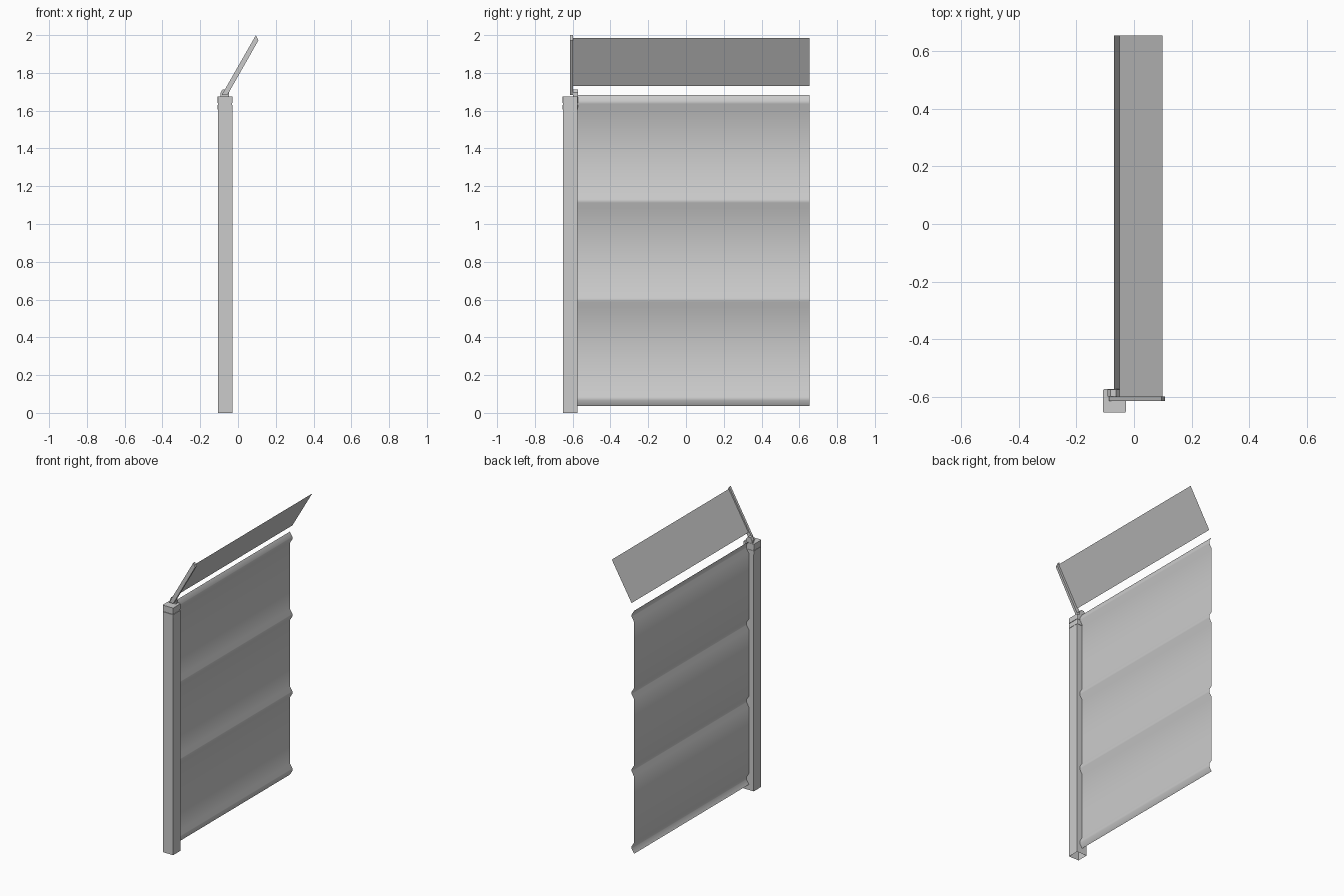
import bpy, bmesh
from mathutils import Vector

if "Cube" in bpy.data.objects:
    bpy.data.objects.remove(bpy.data.objects["Cube"])


def finish(name, bm):
    bmesh.ops.recalc_face_normals(bm, faces=bm.faces)
    me = bpy.data.meshes.new(name)
    bm.to_mesh(me)
    bm.free()
    ob = bpy.data.objects.new(name, me)
    bpy.context.collection.objects.link(ob)
    return ob


def box(name, lo, hi, open_bottom=False, bevel=0.0):
    bm = bmesh.new()
    bmesh.ops.create_cube(bm, size=1)
    for v in bm.verts:
        v.co = Vector([lo[i] + (v.co[i] + 0.5) * (hi[i] - lo[i]) for i in range(3)])
    if bevel:
        edges = [e for e in bm.edges
                 if abs(e.verts[0].co.z - e.verts[1].co.z) > 1e-4]
        bmesh.ops.bevel(bm, geom=edges, offset=bevel, segments=2,
                        profile=0.5, affect='EDGES')
    if open_bottom:
        faces = [f for f in bm.faces if all(v.co.z < lo[2] + 1e-4 for v in f.verts)]
        bmesh.ops.delete(bm, geom=faces, context='FACES_ONLY')
    return finish(name, bm)


def prism(name, profile, y0, y1):
    """Closed (x, z) profile extruded along y."""
    bm = bmesh.new()
    f = bm.faces.new([bm.verts.new((x, y0, z)) for x, z in profile])
    new = bmesh.ops.extrude_face_region(bm, geom=[f])['geom']
    for v in new:
        if isinstance(v, bmesh.types.BMVert):
            v.co.y = y1
    return finish(name, bm)


def sheet(name, profile, y0, y1, smooth=False):
    """Open (x, z) profile swept along y as a thin sheet."""
    bm = bmesh.new()
    rows = [[bm.verts.new((x, y, z)) for y in (y0, y1)] for x, z in profile]
    for a, b in zip(rows, rows[1:]):
        bm.faces.new((a[0], a[1], b[1], b[0])).smooth = smooth
    return finish(name, bm)


# hollow square post
box("post", (-0.105, -0.651, 0), (-0.03, -0.575, 1.61), open_bottom=True)

# post cap: lower skirt, narrow joint, upper block
box("cap_skirt", (-0.108, -0.654, 1.605), (-0.028, -0.572, 1.63), bevel=0.006)
box("cap_joint", (-0.105, -0.650, 1.628), (-0.031, -0.574, 1.642))
box("cap_top", (-0.108, -0.654, 1.64), (-0.028, -0.572, 1.675), bevel=0.006)

# arm bracket on the cap
prism("arm_bracket", [(-0.092, 1.674), (-0.048, 1.674), (-0.048, 1.695),
                      (-0.062, 1.713), (-0.082, 1.713), (-0.092, 1.695)],
      -0.597, -0.573)

# sloping arm
prism("arm", [(-0.086, 1.683), (-0.056, 1.683), (0.108, 1.972), (0.095, 2.0)],
      -0.614, -0.597)

# main panel with four horizontal stiffening ribs
base, rib = -0.069, -0.051
profile = []
for i in range(4):
    c = 0.075 + i * 0.5233
    profile += [(base, c - 0.038), (rib, c - 0.009), (rib, c + 0.009), (base, c + 0.038)]
sheet("main_panel", profile, -0.576, 0.654, smooth=True)

# sloping top panel
sheet("top_panel", [(-0.05, 1.73), (0.098, 1.985)], -0.598, 0.654)
